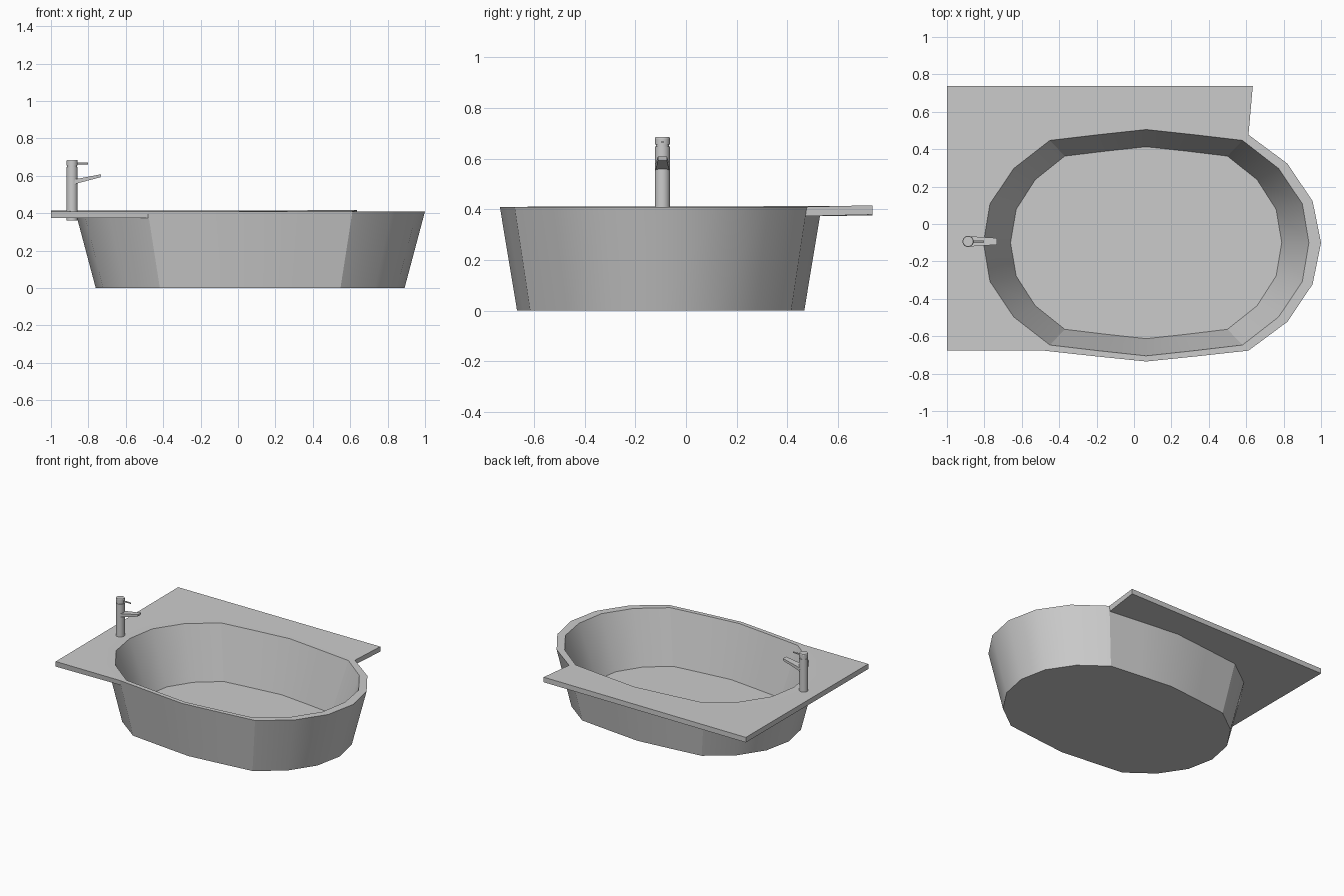
import bpy, bmesh, math
from mathutils import Vector

if "Cube" in bpy.data.objects:
    bpy.data.objects.remove(bpy.data.objects["Cube"])

CX, CY = 0.065, -0.10          # centre of the tub oval
RIM = 0.41


def make_object(name, verts, faces, smooth=0):
    bm = bmesh.new()
    vs = [bm.verts.new(v) for v in verts]
    for f in faces:
        bm.faces.new([vs[i] for i in f])
    bmesh.ops.recalc_face_normals(bm, faces=bm.faces)
    me = bpy.data.meshes.new(name)
    bm.to_mesh(me)
    bm.free()
    ob = bpy.data.objects.new(name, me)
    bpy.context.collection.objects.link(ob)
    if smooth:
        bpy.ops.object.select_all(action='DESELECT')
        ob.select_set(True)
        bpy.context.view_layer.objects.active = ob
        bpy.ops.object.shade_smooth_by_angle(angle=math.radians(smooth))
    return ob


def oval(quarter, z):
    """Mirror a quarter outline (+x tip to +y tip) into a closed 20-sided loop."""
    q = quarter
    half = q + [(-x, y) for x, y in reversed(q[:-1])]
    loop = half + [(x, -y) for x, y in reversed(half[1:-1])]
    return [(CX + x, CY + y, z) for x, y in loop]


def lofted(name, loops, smooth=30):
    """Skin a stack of equal loops and cap both ends."""
    n = len(loops[0])
    verts = [v for l in loops for v in l]
    faces = [(k * n + i, k * n + (i + 1) % n, (k + 1) * n + (i + 1) % n, (k + 1) * n + i)
             for k in range(len(loops) - 1) for i in range(n)]
    faces += [list(range(n)), list(range((len(loops) - 1) * n, len(loops) * n))]
    return make_object(name, verts, faces, smooth)


def turned(name, profile, centre, sides=24):
    """Revolve (radius, z) pairs round a vertical axis."""
    loops = [[(centre[0] + r * math.cos(2 * math.pi * i / sides),
               centre[1] + r * math.sin(2 * math.pi * i / sides), z)
              for i in range(sides)] for r, z in profile]
    return lofted(name, loops)


# Tub: outside bottom, outside rim, inside rim, inside floor
outer = [(0.935, 0), (0.89, 0.222), (0.755, 0.423), (0.547, 0.577), (0.275, 0.607), (0, 0.635)]
inner = [(0.87, 0), (0.835, 0.208), (0.708, 0.397), (0.515, 0.547), (0.26, 0.577), (0, 0.605)]
floor = [(0.725, 0), (0.695, 0.178), (0.593, 0.337), (0.435, 0.463), (0.22, 0.489), (0, 0.513)]
base = [(x * 0.883, y * 0.893) for x, y in outer]
lofted("bath_tub", [oval(base, 0), oval(outer, RIM), oval(inner, RIM), oval(floor, 0.035)], 29)

# Deck: corner slab wrapping the back and left of the rim
arc = oval(outer, RIM)[3:14]
edge = [(-1.0, -0.677, RIM), (-1.0, 0.737, 0.413), (0.635, 0.737, 0.416)]
top = arc + edge
bottom = [(CX + (x - CX) * 0.985, CY + (y - CY) * 0.985, z - 0.037) for x, y, z in arc]
bottom += [(x, y, z - 0.037) for x, y, z in edge]
n, a = len(top), len(arc)
sides = [(i, (i + 1) % n, n + (i + 1) % n, n + i) for i in range(n)]
make_object("deck", top + bottom, [list(range(n)), list(range(n, 2 * n))] + sides)

# Tap body with a groove under the turning cap
TX, TY = -0.887, -0.093
turned("tap_body", [(0.03, 0.36), (0.03, 0.648), (0.026, 0.648), (0.026, 0.655),
                    (0.03, 0.655), (0.03, 0.68), (0.027, 0.685)], (TX, TY))

# Tap spout: tapered box rising to the tip
spout = []
for x, w, z0, z1 in [(-0.875, 0.027, 0.555, 0.581), (-0.735, 0.018, 0.592, 0.608)]:
    spout.append([(x, TY - w, z0), (x, TY + w, z0), (x + 0.003, TY + w, z1), (x + 0.003, TY - w, z1)])
lofted("tap_spout", spout, 0)

# Tap lever: thin rod out of the cap
lever = [[(x, TY + 0.005 * math.cos(math.pi * i / 4), 0.666 + 0.005 * math.sin(math.pi * i / 4))
          for i in range(8)] for x in (TX, -0.802)]
lofted("tap_lever", lever, 50)
